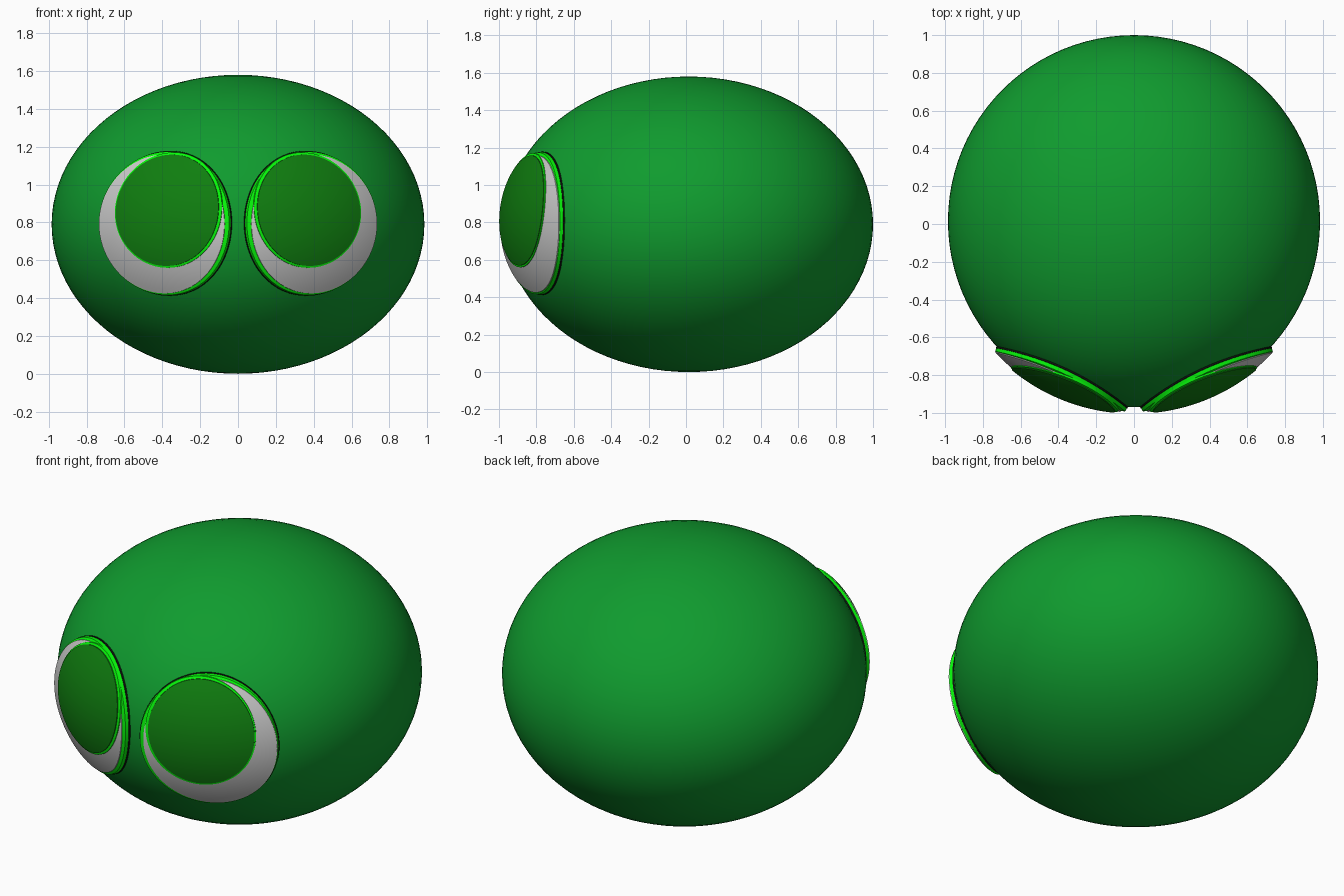
import bpy, bmesh, math
from mathutils import Vector

if "Cube" in bpy.data.objects:
    bpy.data.objects.remove(bpy.data.objects["Cube"])

CENTRE = Vector((0, 0.015, 0.79))
RADII = Vector((0.985, 0.985, 0.79))
TILT = math.radians(26)


def material(name, rgb):
    m = bpy.data.materials.new(name)
    m.diffuse_color = (*rgb, 1)
    m.use_nodes = True
    m.node_tree.nodes["Principled BSDF"].inputs["Base Color"].default_value = m.diffuse_color
    return m


BODY = material("body_green", (0.005, 0.33, 0.028))
BLACK = material("outline_black", (0.004, 0.006, 0.004))
BRIGHT = material("rim_green", (0.002, 0.95, 0.003))
DARK = material("pupil_green", (0.005, 0.21, 0.005))


def on_body(side, u, v, offset):
    """Cast a point of the tilted eye plane onto the body, grown by offset."""
    c, s = math.cos(TILT), math.sin(TILT)
    p = Vector((0.385 + u * c, -0.82 + u * s, 0.795 + v)) - CENTRE
    d = Vector((s, -c, 0))
    r = RADII + Vector((offset,) * 3)
    ps = Vector([p[i] / r[i] for i in range(3)])
    ds = Vector([d[i] / r[i] for i in range(3)])
    a, b, k = ds.dot(ds), ps.dot(ds), ps.dot(ps) - 1
    q = p + d * ((-b + math.sqrt(max(b * b - a * k, 0))) / a) + CENTRE
    q.x *= side
    return q


def eye_layer(name, side, centre, r_base, r_face, offset, mat, low=-0.02, seg=96, rings=16):
    """Round patch that follows the body, with a wall sunk into it."""
    bm = bmesh.new()
    cu, cv = centre
    mid = bm.verts.new(on_body(side, cu, cv, offset))
    steps = [(r_face * i / rings, offset) for i in range(1, rings + 1)] + [(r_base, low)]
    loops = []
    for r, off in steps:
        loops.append([bm.verts.new(on_body(side, cu + r * math.cos(2 * math.pi * j / seg),
                                           cv + r * math.sin(2 * math.pi * j / seg), off))
                      for j in range(seg)])
    for j in range(seg):
        n = (j + 1) % seg
        bm.faces.new((mid, loops[0][j], loops[0][n]))
        for a, b in zip(loops, loops[1:]):
            bm.faces.new((a[j], b[j], b[n], a[n]))
    if side < 0:
        bmesh.ops.reverse_faces(bm, faces=bm.faces[:])
    me = bpy.data.meshes.new(name)
    bm.to_mesh(me)
    bm.free()
    ob = bpy.data.objects.new(name, me)
    bpy.context.collection.objects.link(ob)
    if mat:
        me.materials.append(mat)
    smooth(ob)


def smooth(ob):
    bpy.ops.object.select_all(action='DESELECT')
    ob.select_set(True)
    bpy.context.view_layer.objects.active = ob
    bpy.ops.object.shade_smooth_by_angle(angle=math.radians(35))


# Body: squashed sphere
bpy.ops.mesh.primitive_uv_sphere_add(segments=96, ring_count=48, radius=1, location=CENTRE)
body = bpy.context.object
body.name = "body"
body.scale = RADII
bpy.ops.object.transform_apply(location=False, rotation=False, scale=True)
body.data.materials.append(BODY)
smooth(body)

# Eyes: stacked thin layers on each side
for side, tag in ((1, "right"), (-1, "left")):
    eye_layer(f"eye_outline_{tag}", side, (0, 0), 0.383, 0.383, 0.007, BLACK)
    eye_layer(f"eye_rim_{tag}", side, (0, 0), 0.381, 0.379, 0.023, BRIGHT, 0.003)
    eye_layer(f"eye_white_{tag}", side, (0.009, -0.003), 0.367, 0.367, 0.027, None, 0.021)
    eye_layer(f"pupil_rim_{tag}", side, (-0.04, 0.07), 0.305, 0.305, 0.031, BRIGHT, 0.021)
    eye_layer(f"pupil_{tag}", side, (-0.036, 0.069), 0.294, 0.294, 0.035, DARK, 0.029)
